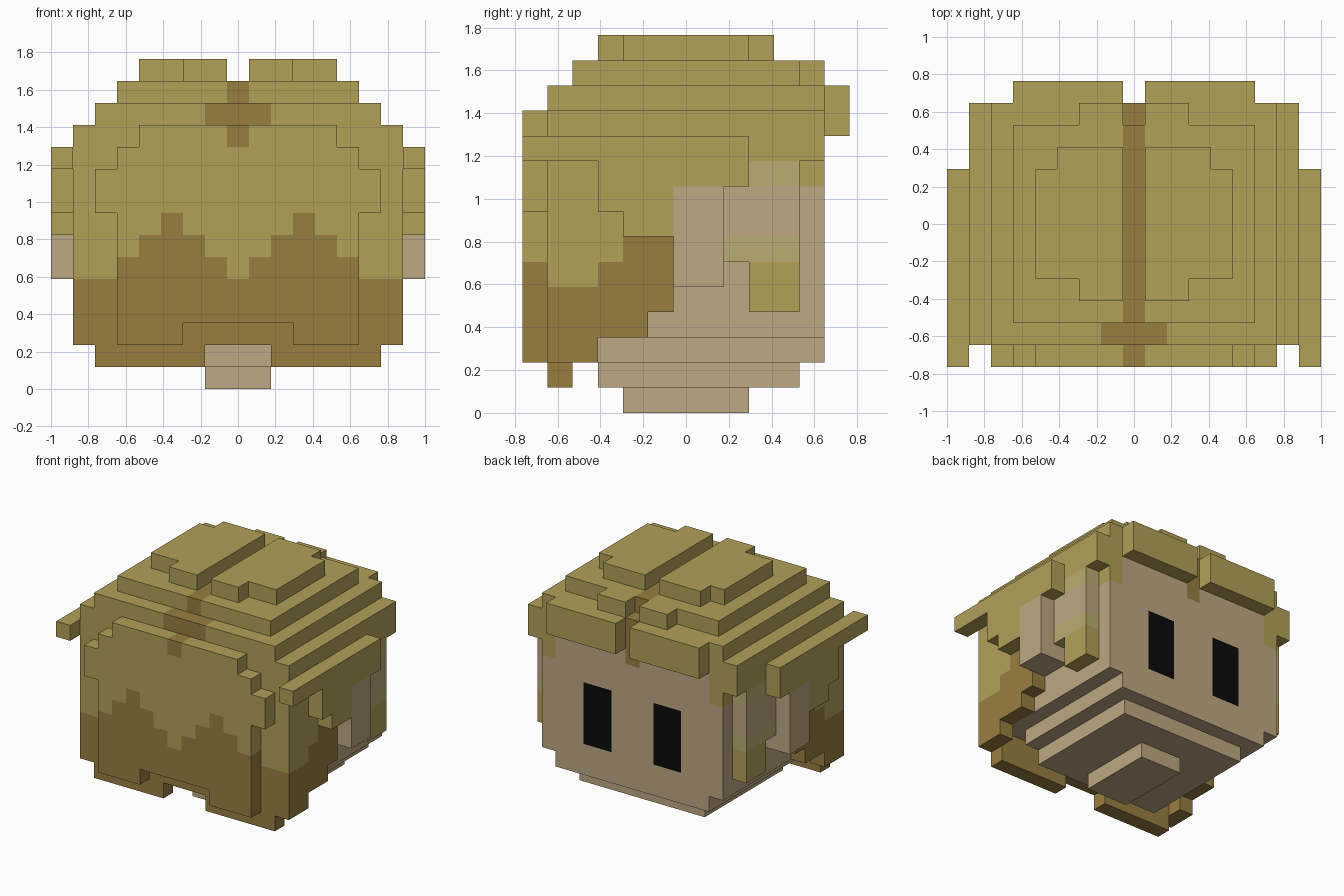
import bpy, bmesh
from mathutils import Vector

if "Cube" in bpy.data.objects:
    bpy.data.objects.remove(bpy.data.objects["Cube"])

U = 2 / 17                       # block size; grid is 17 x 13 x 15 blocks
COLOURS = {
    "straw_hair": (178, 160, 88),
    "dark_hair": (152, 126, 64),
    "skin": (190, 168, 130),
    "faded_hair": (186, 173, 113),
    "eye_black": (10, 10, 10),
}


def linear(c):
    c /= 255
    return c / 12.92 if c <= 0.04045 else ((c + 0.055) / 1.055) ** 2.4


materials = {}
for name, rgb in COLOURS.items():
    m = bpy.data.materials.new(name)
    m.diffuse_color = (*[linear(c) for c in rgb], 1)
    m.use_nodes = True
    m.node_tree.nodes["Principled BSDF"].inputs["Base Color"].default_value = m.diffuse_color
    materials[name] = m
ORDER = list(COLOURS)
HAIR, DARK, SKIN, FADED, BLACK = ORDER

cells = {}                       # (i, j, k) -> (part, colour)


def box(part, colour, x, y, z, mirror=False):
    """Fill blocks in index ranges; colour is a name or a rule of i, j, k."""
    for i in range(*x):
        for j in range(*y):
            for k in range(*z):
                c = colour(i, j, k) if callable(colour) else colour
                for a in ({i, 16 - i} if mirror else {i}):
                    cells[a, j, k] = (part, c)


def back_hair(i, j, k):
    """Zigzag edge between light and dark hair on the back of the head."""
    edge = [5, 6, 7, 8, 7, 6, 5, 5, 5][abs(i - 8)]
    return HAIR if k >= edge else DARK


def side_hair(i, j, k):
    """Stepped edge between light and dark hair on the sides."""
    edge = 5 if j < 3 else 6 if j < 4 else 7
    return HAIR if k >= edge else DARK


# head with stepped chin and neck
box("head", SKIN, (7, 10), (4, 9), (0, 1))
box("head", SKIN, (4, 13), (3, 11), (1, 2))
box("head", SKIN, (3, 14), (3, 12), (2, 3))
box("head", SKIN, (2, 15), (2, 12), (3, 11))
box("head", HAIR, (2, 3), (11, 12), (9, 11), True)      # painted temples
box("head", DARK, (8, 9), (11, 12), (10, 11))           # painted parting tip
box("head", BLACK, (5, 7), (11, 12), (4, 8), True)      # eyes

# stepped hair cap
box("hair_cap", HAIR, (1, 16), (1, 12), (11, 12))
box("hair_cap", HAIR, (2, 15), (1, 12), (12, 13))
box("hair_cap", HAIR, (3, 14), (2, 11), (13, 14))
box("hair_cap", HAIR, (6, 8), (11, 12), (13, 14), True)
box("hair_cap", HAIR, (4, 8), (4, 9), (14, 15), True)
box("hair_cap", HAIR, (5, 8), (9, 10), (14, 15), True)
box("hair_cap", HAIR, (6, 8), (3, 4), (14, 15), True)

# fringe over the face
box("fringe", HAIR, (3, 8), (12, 13), (11, 13), True)

# side hair against the head
box("side_hair", HAIR, (1, 2), (1, 12), (10, 11), True)
box("side_hair", side_hair, (1, 2), (1, 6), (4, 10), True)
box("side_hair", DARK, (1, 2), (1, 5), (3, 4), True)
box("side_hair", DARK, (1, 2), (1, 3), (2, 3), True)
box("side_hair", HAIR, (1, 2), (6, 9), (9, 10), True)

# sideburns fading into the skin
box("sideburn", FADED, (1, 2), (9, 11), (9, 10), True)
box("sideburn", SKIN, (1, 2), (8, 11), (7, 9), True)
box("sideburn", FADED, (1, 2), (8, 11), (6, 7), True)
box("sideburn", HAIR, (1, 2), (9, 11), (4, 6), True)

# ears and the locks lying over them
box("ear", SKIN, (0, 2), (6, 8), (5, 9), True)
box("ear_lock", HAIR, (0, 1), (0, 9), (10, 11), True)
box("ear_lock", HAIR, (0, 1), (3, 9), (9, 10), True)
box("ear_lock", HAIR, (0, 1), (3, 6), (8, 9), True)
box("ear_lock", HAIR, (0, 1), (4, 6), (7, 8), True)

# back hair: under layer, then outer panel
box("back_hair", back_hair, (1, 16), (1, 2), (2, 11))
box("back_hair", DARK, (2, 7), (1, 2), (1, 2), True)
box("back_panel", DARK, (3, 6), (0, 1), (2, 3), True)
box("back_panel", back_hair, (3, 14), (0, 1), (3, 8))
box("back_panel", HAIR, (2, 15), (0, 1), (8, 10))
box("back_panel", HAIR, (3, 14), (0, 1), (10, 11))
box("back_panel", HAIR, (4, 13), (0, 1), (11, 12))

# dark parting line over the crown
box("parting", DARK, (8, 9), (2, 11), (13, 14))
box("parting", DARK, (8, 9), (1, 12), (12, 13))
box("parting", DARK, (7, 10), (1, 2), (12, 13))
box("parting", DARK, (8, 9), (0, 1), (11, 12))
box("parting", DARK, (8, 9), (11, 12), (11, 12))

# skin each part with its exposed block faces
for part in sorted({p for p, _ in cells.values()}):
    bm = bmesh.new()
    for cell, (p, colour) in cells.items():
        if p != part:
            continue
        for axis in range(3):
            for s in (-1, 1):
                n = Vector((0, 0, 0))
                n[axis] = s
                if tuple(int(c + d) for c, d in zip(cell, n)) in cells:
                    continue
                a, b = Vector((0, 0, 0)), Vector((0, 0, 0))
                a[(axis + 1) % 3] = 0.5
                b[(axis + 2) % 3] = 0.5 * s
                mid = Vector(cell) + Vector((-8, -6, 0.5)) + n / 2
                quad = [mid - a - b, mid + a - b, mid + a + b, mid - a + b]
                f = bm.faces.new([bm.verts.new(v * U) for v in quad])
                f.material_index = ORDER.index(colour)
    bmesh.ops.remove_doubles(bm, verts=bm.verts, dist=0.001)
    mesh = bpy.data.meshes.new(part)
    bm.to_mesh(mesh)
    bm.free()
    for name in ORDER:
        mesh.materials.append(materials[name])
    bpy.context.collection.objects.link(bpy.data.objects.new(part, mesh))
